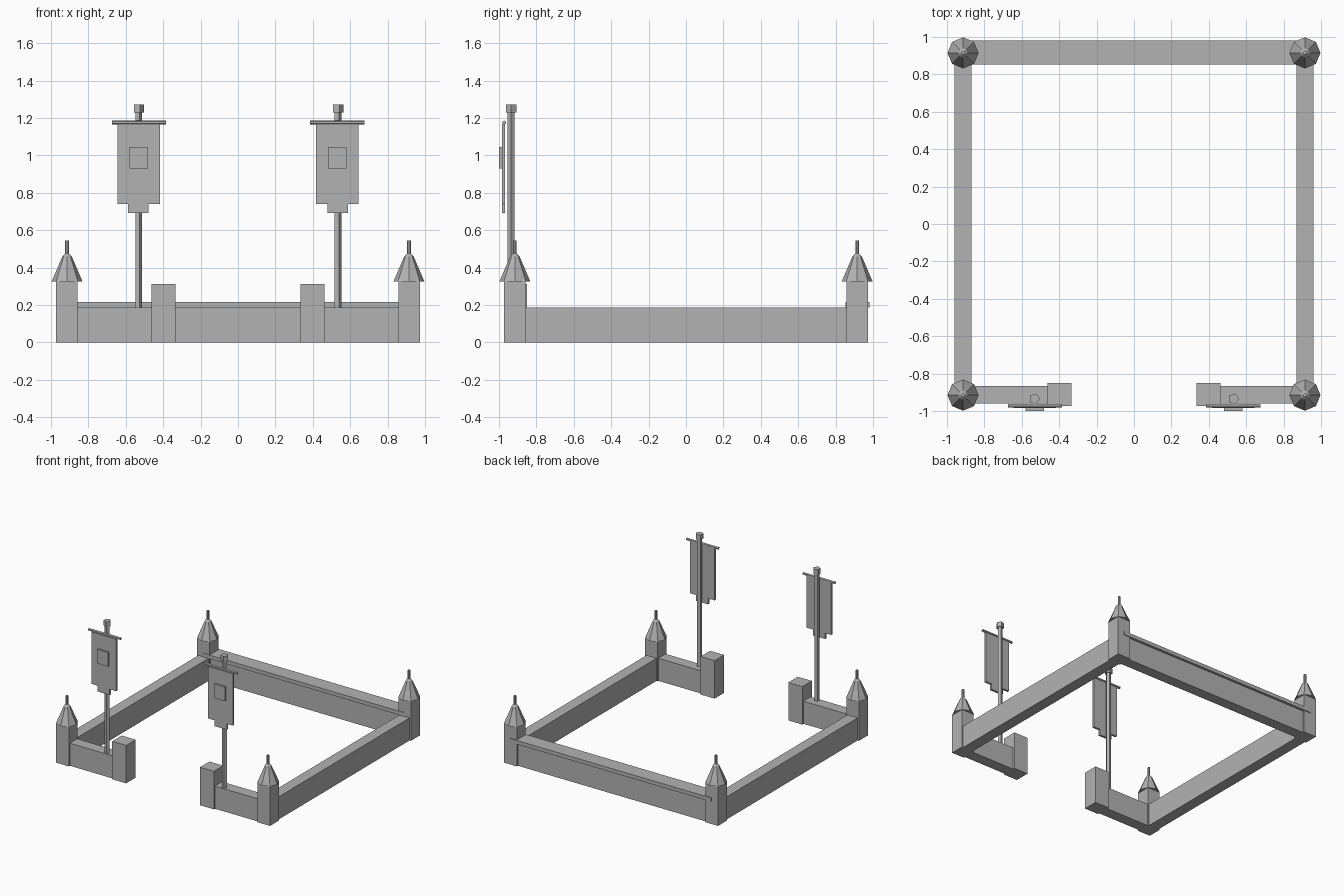
import bpy, bmesh, math
from mathutils import Matrix

if "Cube" in bpy.data.objects:
    bpy.data.objects.remove(bpy.data.objects["Cube"])

stone = bpy.data.materials.new("plain_grey")
stone.diffuse_color = (0.45, 0.45, 0.45, 1)
stone.use_nodes = True
stone.node_tree.nodes["Principled BSDF"].inputs["Base Color"].default_value = stone.diffuse_color


def finish(name, bm):
    bmesh.ops.recalc_face_normals(bm, faces=bm.faces)
    mesh = bpy.data.meshes.new(name)
    bm.to_mesh(mesh)
    bm.free()
    mesh.materials.append(stone)
    obj = bpy.data.objects.new(name, mesh)
    bpy.context.collection.objects.link(obj)
    return obj


def box(name, x, y, z):
    """Box from (min, max) ranges."""
    bm = bmesh.new()
    bmesh.ops.create_cube(bm, size=1)
    for v in bm.verts:
        for i, (lo, hi) in enumerate((x, y, z)):
            v.co[i] = lo if v.co[i] < 0 else hi
    return finish(name, bm)


def lathe(name, profile, sides, matrix, phase=0.0):
    """Faceted solid from (radius, height) rings, capped at both ends."""
    bm = bmesh.new()
    rings = []
    for r, h in profile:
        angles = [phase + 2 * math.pi * k / sides for k in range(sides)]
        rings.append([bm.verts.new(matrix @ Matrix.Translation(
            (r * math.cos(a), r * math.sin(a), h)).translation) for a in angles])
    for a, b in zip(rings, rings[1:]):
        for k in range(sides):
            n = (k + 1) % sides
            bm.faces.new((a[k], a[n], b[n], b[k]))
    bm.faces.new(rings[0][::-1])
    bm.faces.new(rings[-1])
    return finish(name, bm)


def span(side, a, b):
    return tuple(sorted((side * a, side * b)))


# Back wall with overhanging coping
box("back_wall", (-0.915, 0.915), (0.87, 0.96), (0, 0.186))
box("back_wall_coping", (-0.915, 0.915), (0.853, 0.98), (0.186, 0.217))

for s, label in ((-1, "left"), (1, "right")):
    # Walls and gate posts
    box(label + "_side_wall", span(s, 0.868, 0.96), (-0.915, 0.915), (0, 0.186))
    box(label + "_front_wall", span(s, 0.40, 0.915), (-0.96, -0.866), (0, 0.186))
    box(label + "_gate_post", span(s, 0.335, 0.462), (-0.973, -0.85), (0, 0.312))

    # Corner towers with eight-sided spired roofs
    for y, end in ((-0.915, "front"), (0.915, "back")):
        box(f"{label}_{end}_tower", span(s, 0.857, 0.972),
            (y - 0.058, y + 0.058), (0, 0.326))
        lathe(f"{label}_{end}_tower_roof",
              [(0.083, 0.325), (0.025, 0.46), (0.01, 0.475), (0.01, 0.545)],
              8, Matrix.Translation((s * 0.914, y, 0)))

    # Banner pole with a knob on top
    pole_at = Matrix.Translation((s * 0.533, -0.935, 0))
    lathe(label + "_pole", [(0.02, 0.0), (0.02, 1.235)], 5, pole_at)
    lathe(label + "_pole_knob", [(0.03, 1.23), (0.03, 1.272)], 5, pole_at)

    # Crossbar, hanging cloth, lower tab and emblem plate
    bar_at = Matrix.Translation((s * 0.53, -0.972, 1.175)) @ Matrix.Rotation(
        math.pi / 2, 4, "Y")
    lathe(label + "_crossbar", [(0.011, -0.145), (0.011, 0.145)], 6, bar_at)
    box(label + "_banner", span(s, 0.418, 0.643), (-0.985, -0.967), (0.74, 1.167))
    box(label + "_banner_tab", span(s, 0.478, 0.588), (-0.985, -0.967), (0.692, 0.74))
    box(label + "_banner_emblem", span(s, 0.482, 0.58), (-1.0, -0.985), (0.93, 1.046))
